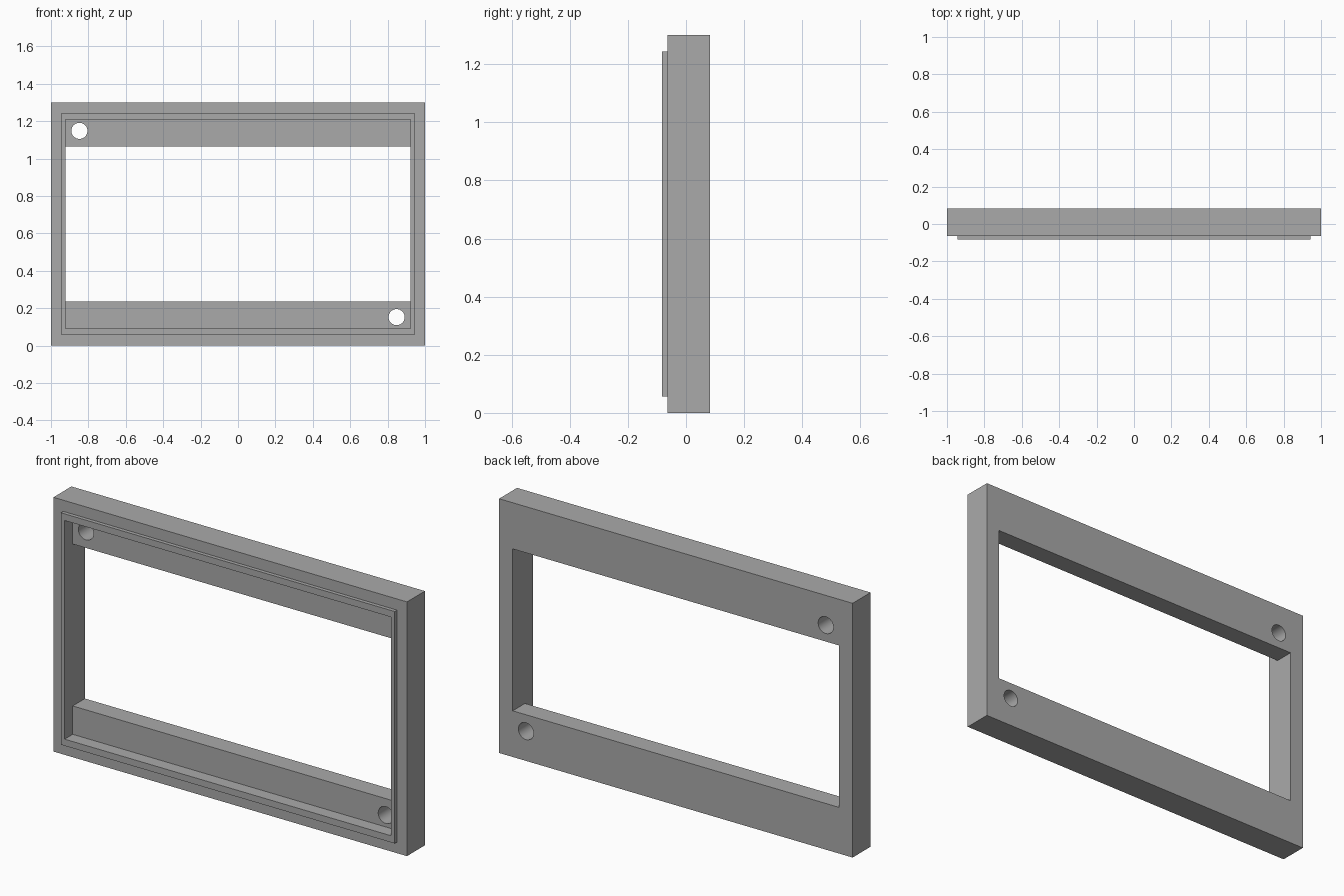
import bpy
import math

cube = bpy.data.objects.get("Cube")
if cube:
    bpy.data.objects.remove(cube, do_unlink=True)

grey = bpy.data.materials.new("plain grey")
grey.use_nodes = True
GREY = (0.4, 0.4, 0.4, 1)
grey.diffuse_color = GREY
grey.node_tree.nodes["Principled BSDF"].inputs["Base Color"].default_value = GREY

MID_Z = 0.65              # height of the frame's centre
FRONT, STEP, FLOOR, BACK = -0.082, -0.063, -0.017, 0.082


def box(name, width, height, y0, y1):
    """Box centred on the frame, spanning y0 to y1 in depth."""
    bpy.ops.mesh.primitive_cube_add(size=1, location=(0, (y0 + y1) / 2, MID_Z))
    ob = bpy.context.object
    ob.name = name
    ob.scale = (width, y1 - y0, height)
    bpy.ops.object.transform_apply(location=True, rotation=False, scale=True)
    ob.data.materials.append(grey)
    return ob


def combine(target, tool, operation):
    """Apply a boolean, then discard the tool object."""
    mod = target.modifiers.new(operation.lower(), "BOOLEAN")
    mod.operation = operation
    mod.solver = "EXACT"
    mod.object = tool
    bpy.context.view_layer.objects.active = target
    bpy.ops.object.modifier_apply(modifier=mod.name)
    bpy.data.objects.remove(tool, do_unlink=True)


# Outer frame with a raised lip on the front
frame = box("display_frame", 2, 1.3, STEP, BACK)
combine(frame, box("raised_lip", 1.888, 1.186, FRONT, STEP + 0.02), "UNION")

# Shallow front pocket, then the window through the back panel
combine(frame, box("pocket_cutter", 1.846, 1.118, FRONT - 0.1, FLOOR), "DIFFERENCE")
combine(frame, box("window_cutter", 1.846, 0.828, FRONT - 0.1, BACK + 0.1), "DIFFERENCE")

# Round holes in opposite corners of the back panel
for side in (-1, 1):
    bpy.ops.mesh.primitive_cylinder_add(
        vertices=48, radius=0.043, depth=1,
        location=(side * 0.848, 0, MID_Z - side * 0.498),
        rotation=(math.pi / 2, 0, 0))
    hole = bpy.context.object
    hole.name = "hole_cutter"
    hole.data.materials.append(grey)
    combine(frame, hole, "DIFFERENCE")

# Smooth hole walls, crisp frame edges
bpy.ops.object.select_all(action="DESELECT")
frame.select_set(True)
bpy.context.view_layer.objects.active = frame
bpy.ops.object.shade_smooth_by_angle(angle=math.radians(30))
